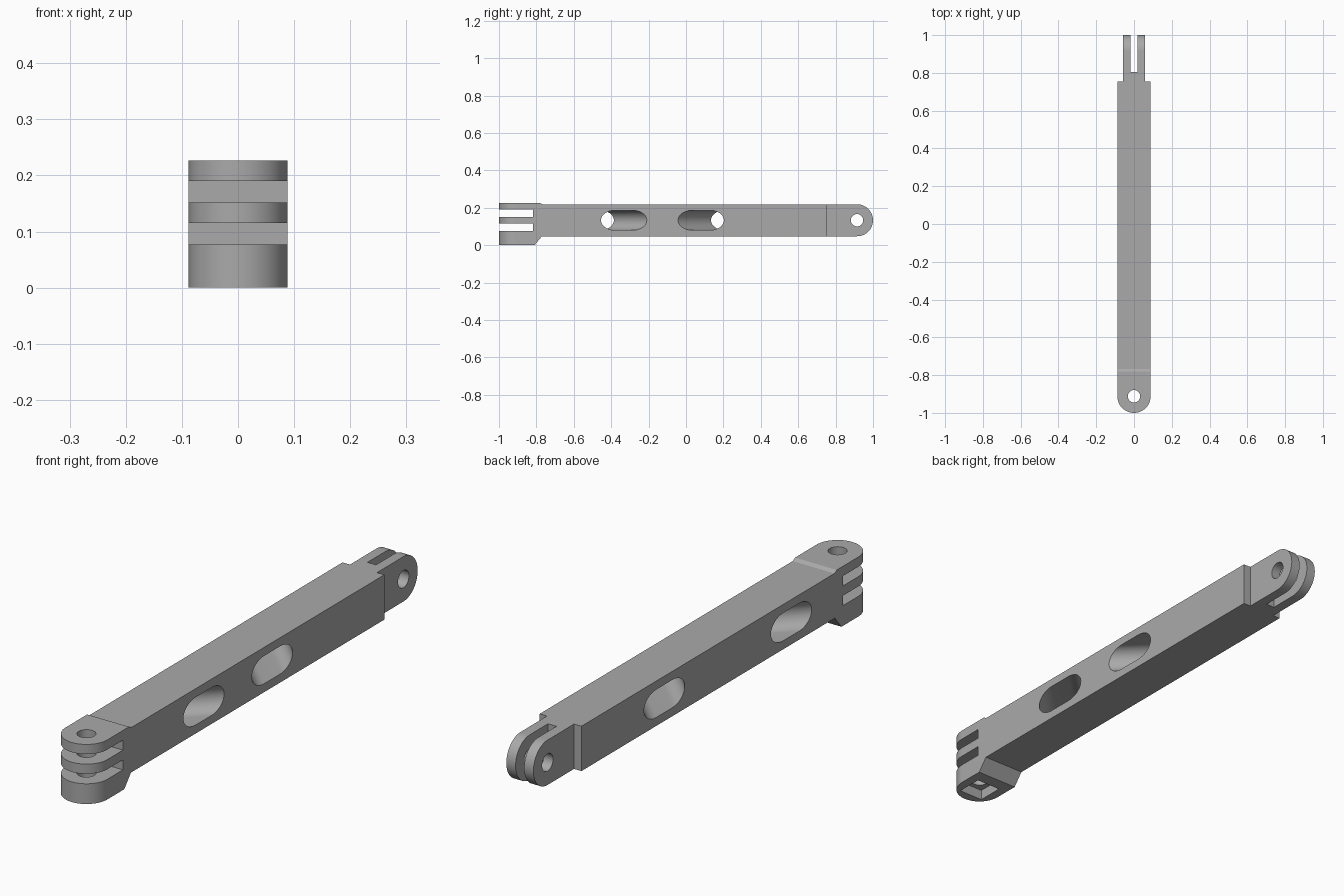
import bpy, bmesh, math
from mathutils import Vector

default = bpy.data.objects.get("Cube")
if default:
    bpy.data.objects.remove(default, do_unlink=True)

grey = bpy.data.materials.new("plain grey")
grey.use_nodes = True
colour = (0.4, 0.4, 0.4, 1)
grey.diffuse_color = colour
grey.node_tree.nodes["Principled BSDF"].inputs["Base Color"].default_value = colour

HALF = 0.088           # half width of the bar
LOW, TOP = 0.048, 0.219
MID = (LOW + TOP) / 2
PIN = 0.033            # pin hole radius


def arc(cx, cy, r, start, end, steps=32, stretch=1):
    """Points on an arc, angles in degrees."""
    out = []
    for i in range(steps + 1):
        a = math.radians(start + (end - start) * i / steps)
        out.append((cx + stretch * r * math.cos(a), cy + r * math.sin(a)))
    return out


def prism(name, points, place, sweep):
    """Extrude a 2D outline, placed in space by a function, along a vector."""
    bm = bmesh.new()
    face = bm.faces.new([bm.verts.new(place(a, b)) for a, b in points])
    grown = bmesh.ops.extrude_face_region(bm, geom=[face])["geom"]
    bmesh.ops.translate(bm, vec=Vector(sweep),
                        verts=[v for v in grown if isinstance(v, bmesh.types.BMVert)])
    bmesh.ops.recalc_face_normals(bm, faces=bm.faces)
    mesh = bpy.data.meshes.new(name)
    bm.to_mesh(mesh)
    bm.free()
    mesh.materials.append(grey)
    obj = bpy.data.objects.new(name, mesh)
    bpy.context.collection.objects.link(obj)
    return obj


def upright(name, points, z0, z1):
    return prism(name, points, lambda x, y: (x, y, z0), (0, 0, z1 - z0))


def sideways(name, points, x0, x1, skew=0):
    return prism(name, points, lambda y, z: (x0, y, z), (x1 - x0, skew, 0))


def rect(a0, a1, b0, b1):
    return [(a0, b0), (a1, b0), (a1, b1), (a0, b1)]


def combine(target, tool, operation):
    tool.hide_render = True
    mod = target.modifiers.new(tool.name, "BOOLEAN")
    mod.operation, mod.solver, mod.object = operation, "EXACT", tool
    bpy.ops.object.select_all(action="DESELECT")
    bpy.context.view_layer.objects.active = target
    target.select_set(True)
    bpy.ops.object.modifier_apply(modifier=mod.name)
    bpy.data.objects.remove(tool, do_unlink=True)


# Bar: plan outline crossed with side outline
front_y, back_y = -1 + HALF, 1 - (TOP - LOW) / 2
plan = arc(0, front_y, HALF, 180, 360) + [
    (HALF, 0.755), (0.057, 0.755), (0.057, 1.1),
    (-0.057, 1.1), (-0.057, 0.755), (-HALF, 0.755)]
side = [(-1.1, 0), (-0.81, 0), (-0.77, LOW)]
side += arc(back_y, MID, (TOP - LOW) / 2, -90, 90)
side += [(-0.768, TOP), (-0.782, 0.227), (-1.1, 0.227)]
arm = upright("hinged_extension_arm", plan, -0.1, 0.4)
combine(arm, sideways("side_outline", side, -0.2, 0.2), "INTERSECT")

# Gaps between the three front and two back prongs
for z0, z1 in ((0.077, 0.115), (0.152, 0.19)):
    combine(arm, sideways("front_gap", rect(-1.2, -0.818, z0, z1), -0.2, 0.2), "DIFFERENCE")
combine(arm, upright("back_gap", rect(-0.018, 0.018, 0.805, 1.2), -0.1, 0.4), "DIFFERENCE")

# Pin holes and the square nut pocket
combine(arm, upright("front_pin_hole", arc(0, front_y, PIN, 0, 348.75, 31), -0.1, 0.4), "DIFFERENCE")
combine(arm, sideways("back_pin_hole", arc(back_y, MID, PIN, 0, 348.75, 31), -0.2, 0.2), "DIFFERENCE")
pocket = rect(-0.052, 0.052, front_y - 0.052, front_y + 0.052)
combine(arm, upright("nut_pocket", pocket, -0.1, 0.04), "DIFFERENCE")

# Two slanted rounded windows, leaning opposite ways
R, LENGTH, BEND = 0.053, 0.245, 1.41
for middle, lean in ((-0.42, 1), (0.168, -1)):
    reach = LENGTH / 2 - R * BEND
    shape = arc(middle + reach, MID, R, -90, 90, 24, BEND)
    shape += arc(middle - reach, MID, R, 90, 270, 24, BEND)
    shape = [(y - lean * 0.2, z) for y, z in shape]
    combine(arm, sideways("window", shape, -0.2, 0.2, lean * 0.4), "DIFFERENCE")

bpy.ops.object.shade_smooth_by_angle(angle=math.radians(25))
